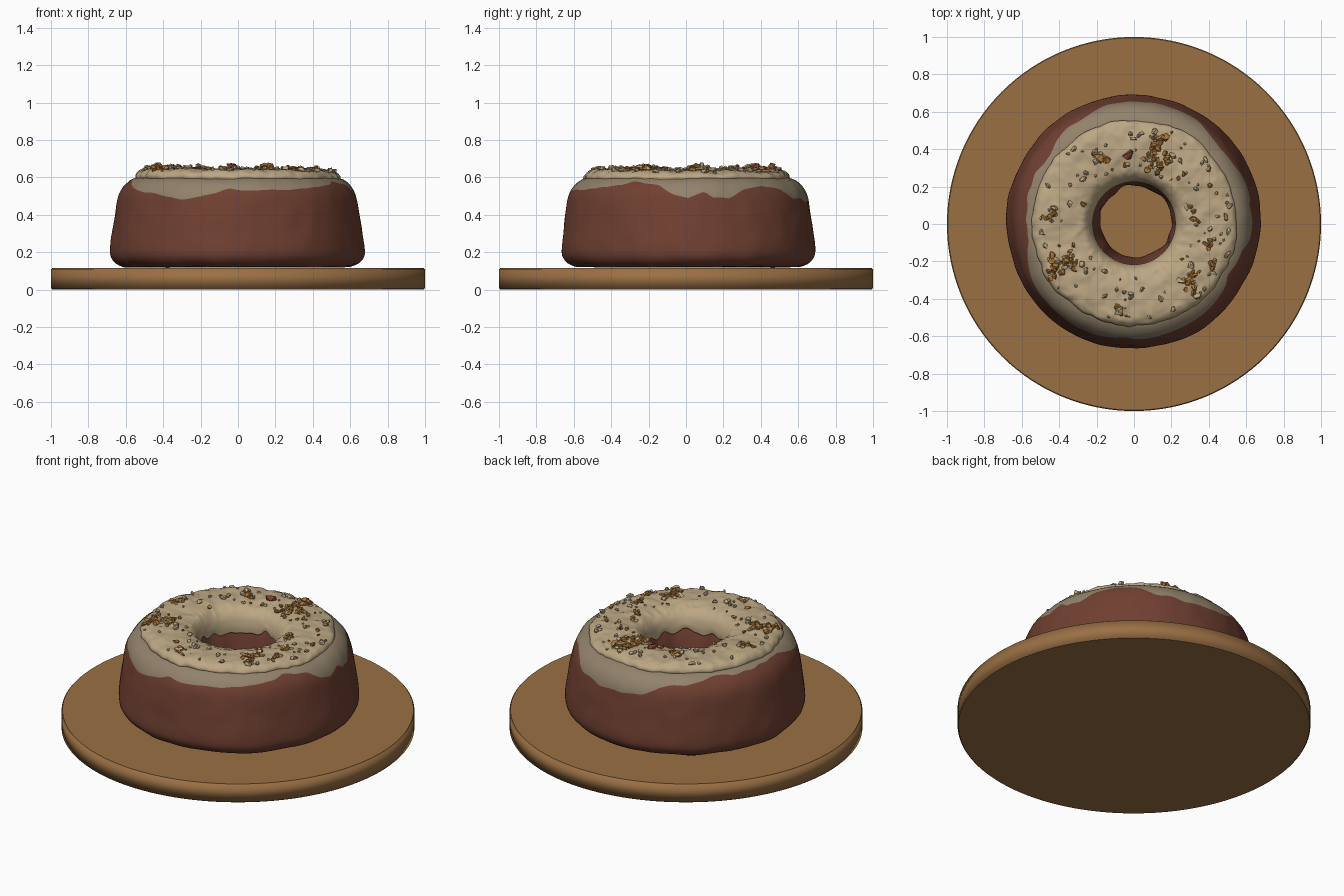
import bpy, bmesh, math, random
from mathutils import Vector, Matrix, noise

if "Cube" in bpy.data.objects:
    bpy.data.objects.remove(bpy.data.objects["Cube"])

random.seed(4)
SEG = 200


def material(name, rgb):
    m = bpy.data.materials.new(name)
    m.diffuse_color = [(c / 255 / 12.92 if c < 11 else ((c / 255 + 0.055) / 1.055) ** 2.4) for c in rgb] + [1]
    m.use_nodes = True
    m.node_tree.nodes["Principled BSDF"].inputs["Base Color"].default_value = m.diffuse_color
    return m


wood = material("board wood", (154, 112, 68))
brown = material("chocolate cake", (112, 64, 49))
drip = material("thin glaze", (146, 130, 107))
cream = material("cream icing", (188, 167, 132))
nut = material("toasted nut", (172, 118, 56))
red = material("dark nut", (122, 66, 48))


def lerp_table(pts, t):
    """Piecewise linear lookup in [(t, value), ...]."""
    for (a, va), (b, vb) in zip(pts, pts[1:]):
        if t <= b:
            return va + (vb - va) * max(0, (t - a) / (b - a))
    return pts[-1][1]


def resample(pts, n):
    """Smooth a profile (Catmull-Rom) with n steps per span."""
    out = []
    for i in range(len(pts) - 1):
        p0, p1, p2, p3 = (pts[max(0, min(len(pts) - 1, i + k))] for k in (-1, 0, 1, 2))
        for s in range(n):
            t = s / n
            out.append(tuple(0.5 * (2 * b + (c - a) * t + (2 * a - 5 * b + 4 * c - d) * t * t
                                    + (3 * b - a - 3 * c + d) * t ** 3)
                             for a, b, c, d in zip(p0, p1, p2, p3)))
    return out + [pts[-1]]


def finish(name, bm, mats):
    me = bpy.data.meshes.new(name)
    bm.to_mesh(me)
    bm.free()
    ob = bpy.data.objects.new(name, me)
    bpy.context.collection.objects.link(ob)
    for m in mats:
        me.materials.append(m)
    return ob


def ring(name, columns, mats, mat_of_row):
    """Closed ring from one list of points per angle."""
    bm = bmesh.new()
    cols = [[bm.verts.new(p) for p in c] for c in columns]
    n = len(cols[0])
    for i in range(len(cols)):
        a, b = cols[i], cols[(i + 1) % len(cols)]
        for j in range(n):
            f = bm.faces.new((a[j], b[j], b[(j + 1) % n], a[(j + 1) % n]))
            f.material_index = mat_of_row(j)
            f.smooth = True
    bmesh.ops.recalc_face_normals(bm, faces=bm.faces)
    return finish(name, bm, mats)


# Round wooden board
bm = bmesh.new()
bmesh.ops.create_cone(bm, cap_ends=True, segments=128, radius1=1, radius2=1, depth=0.115,
                      matrix=Matrix.Translation((0, 0, 0.0575)))
rim = [e for e in bm.edges if abs(e.verts[0].co.z - e.verts[1].co.z) < 1e-4]
bmesh.ops.bevel(bm, geom=rim, offset=0.005, segments=2, affect='EDGES')
for f in bm.faces:
    f.smooth = len(f.verts) == 4
board = finish("board", bm, [wood])

# Cake body: outer wall (z, r), with the glaze edge height given by angle
OUTER = [(z, r) for r, z in resample([(0.60, 0.122), (0.645, 0.14), (0.675, 0.18), (0.677, 0.24), (0.664, 0.34),
                                      (0.65, 0.44), (0.635, 0.51), (0.605, 0.56), (0.565, 0.59), (0.535, 0.60)], 5)]
INNER = resample([(0.32, 0.60), (0.27, 0.575), (0.235, 0.50), (0.212, 0.40), (0.198, 0.28),
                  (0.192, 0.16), (0.21, 0.118)], 4)
DRIP = [(0, .49), (8, .525), (12, .485), (20, .49), (28, .53), (40, .56), (52, .535), (60, .49), (75, .475),
        (90, .475), (102, .49), (112, .54), (128, .57), (145, .585), (190, .585), (200, .56), (212, .53),
        (228, .51), (242, .485), (252, .495), (266, .535), (280, .53), (298, .535), (315, .55), (330, .575),
        (345, .56), (352, .51), (360, .49)]
LOW, HIGH = 22, 8
cols = []
for i in range(SEG):
    a = 2 * math.pi * i / SEG
    c, s = math.cos(a), math.sin(a)
    edge = lerp_table(DRIP, math.degrees(a)) + 0.012 * noise.noise(Vector((c * 6, s * 6, 5)))
    edge = min(edge, 0.588)
    heights = [0.122 + (edge - 0.122) * (k / LOW) ** 1.3 for k in range(LOW + 1)]
    heights += [edge + (0.60 - edge) * k / HIGH for k in range(1, HIGH + 1)]
    col = []
    for z in heights:
        r = lerp_table(OUTER, z) + 0.008 * noise.noise(Vector((c * 2, s * 2, z * 3)))
        r += 0.004 * noise.noise(Vector((c * 7, s * 7, z * 9)))
        low = 0.008 * noise.noise(Vector((c * 4, s * 4, 9))) * max(0, 1 - (z - 0.12) / 0.1)
        col.append((r * c - 0.004, r * s + 0.012, max(0.115, z + low)))
    for r, z in INNER:
        r += 0.014 * noise.noise(Vector((c * 2.5, s * 2.5, z * 4 + 20)))
        col.append((r * c + 0.01, r * s + 0.012, z))
    cols.append(col)
ring("cake", cols, [brown, drip], lambda j: 1 if LOW <= j < LOW + HIGH + 1 else 0)

# Thick lumpy icing ring over the top
ICING = resample([(0.222, 0.50), (0.222, 0.54), (0.238, 0.59), (0.275, 0.625), (0.34, 0.641), (0.42, 0.644),
                  (0.49, 0.640), (0.53, 0.628), (0.548, 0.605), (0.538, 0.583), (0.50, 0.57)], 5)
TOP = [(r, z) for r, z in ICING if z > 0.6 and r < 0.545]


def lumps(x, y):
    return (0.010 * noise.noise(Vector((x * 6, y * 6, 1))) + 0.008 * noise.noise(Vector((x * 17, y * 17, 2)))
            + 0.005 * noise.noise(Vector((x * 38, y * 38, 3))) - 0.012 * x)


cols = []
for i in range(SEG):
    a = 2 * math.pi * i / SEG
    c, s = math.cos(a), math.sin(a)
    wob = 0.016 * noise.noise(Vector((c * 3, s * 3, 7))) + 0.008 * noise.noise(Vector((c * 11, s * 11, 8)))
    sag = 0.05 * noise.noise(Vector((c * 3, s * 3, 30)))
    col = []
    for r, z in ICING:
        if z < 0.57 and r < 0.3:
            z += sag * (0.57 - z) / 0.07
        r += wob * min(1, max(0, (r - 0.25) / 0.25))
        x, y = r * c, r * s + 0.004
        k = min(1, max(0, (z - 0.56) / 0.06))
        col.append((x, y, z + lumps(x, y) * k))
    cols.append(col)
ring("icing", cols, [cream], lambda j: 0)

# Chopped nuts and crumbs lying on the icing
bm = bmesh.new()


def crumb(x, y, size, mat, lift=0.3, flat=0.7):
    r = math.hypot(x, y)
    if not 0.26 < r < 0.535:
        return
    z = lerp_table(TOP, r) + lumps(x, y) + size * lift
    rot = Matrix.Rotation(random.uniform(0, 6.28), 4, 'Z') @ Matrix.Rotation(random.uniform(-0.5, 0.5), 4, 'X')
    scale = Matrix.Diagonal((random.uniform(0.8, 1.4), random.uniform(0.6, 1), flat, 1))
    res = bmesh.ops.create_icosphere(bm, subdivisions=1, radius=size,
                                     matrix=Matrix.Translation((x, y, z)) @ rot @ scale)
    for v in res["verts"]:
        v.co += Vector([random.uniform(-0.28, 0.28) * size for _ in range(3)])
        for f in v.link_faces:
            f.material_index = mat


# clumps: x, y, spread, count
for cx, cy, spread, count in [(0.13, 0.44, 0.045, 20), (0.11, 0.33, 0.05, 20), (0.17, 0.35, 0.035, 10),
                              (-0.18, 0.35, 0.035, 12), (-0.45, 0.04, 0.03, 10), (-0.34, -0.2, 0.055, 20),
                              (-0.42, -0.24, 0.04, 12), (0.30, -0.31, 0.04, 15), (0.41, -0.1, 0.03, 8),
                              (0.42, -0.22, 0.02, 4), (-0.08, -0.45, 0.02, 4), (0.33, 0.07, 0.02, 3)]:
    for k in range(count):
        crumb(random.gauss(cx, spread * 0.6), random.gauss(cy, spread * 0.6),
              random.uniform(0.011, 0.022), 0 if k % 6 else 1, 0.25, 0.65)
crumb(-0.03, 0.37, 0.027, 2, 0.5)
crumb(0.17, 0.46, 0.026, 0, 0.9)
crumb(0.14, 0.46, 0.024, 0, 0.9)
for k in range(110):
    a, r = random.uniform(0, 2 * math.pi), random.uniform(0.29, 0.53)
    crumb(r * math.cos(a), r * math.sin(a), random.uniform(0.007, 0.018), 0 if k % 5 == 0 else 1, 0.4, 0.8)
finish("nut_crumbs", bm, [nut, cream, red])
